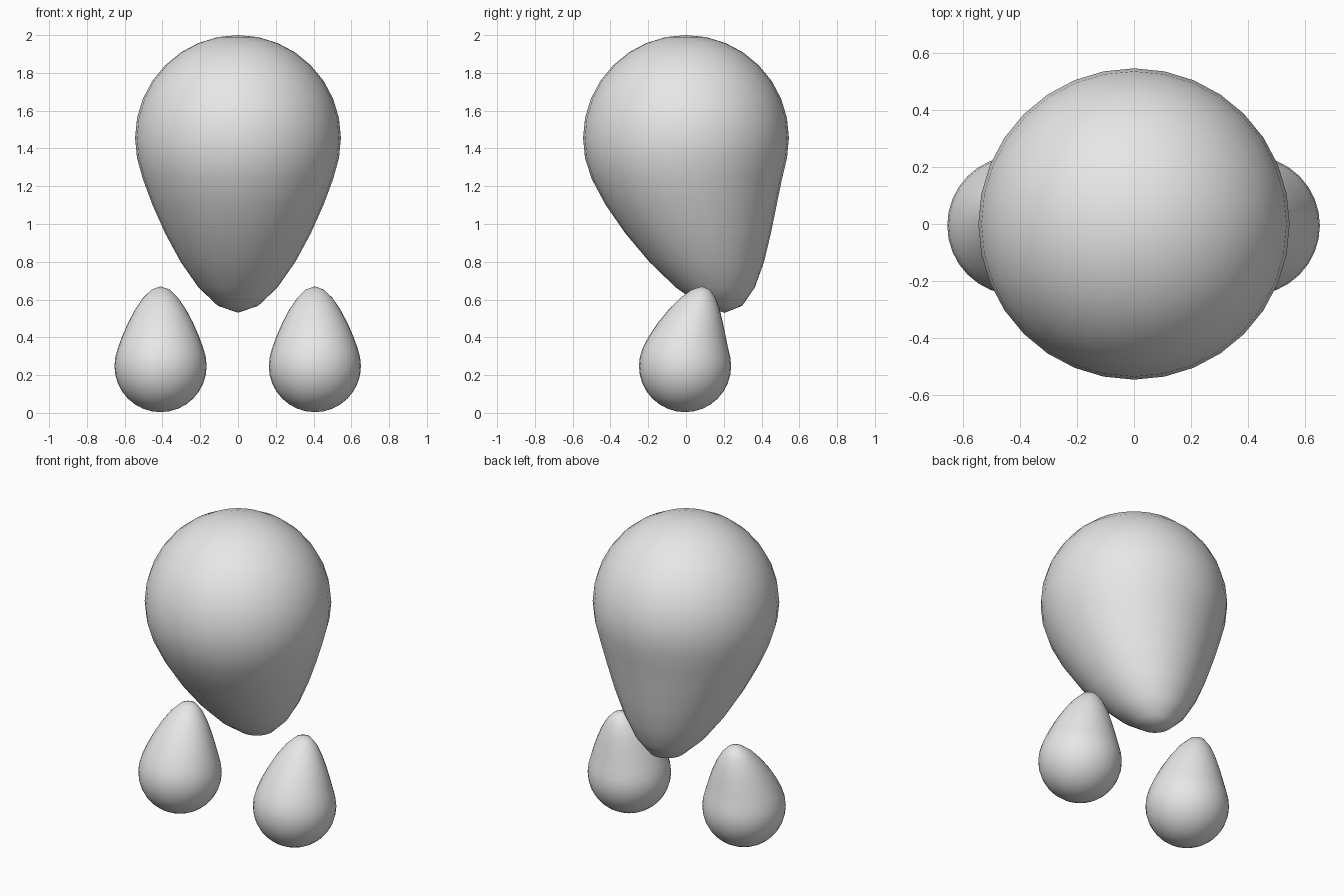
import bpy
from mathutils import Vector

cube = bpy.data.objects.get("Cube")
if cube:
    bpy.data.objects.remove(cube, do_unlink=True)

grey = bpy.data.materials.new("light_grey")
grey.use_nodes = True
grey.diffuse_color = (0.8, 0.8, 0.8, 1)
grey.node_tree.nodes["Principled BSDF"].inputs["Base Color"].default_value = (0.8, 0.8, 0.8, 1)


def pulled_sphere(name, centre, radius, pole, pull):
    """Sphere whose top (pole=1) or bottom (pole=-1) is drawn out with a smooth falloff."""
    bpy.ops.mesh.primitive_uv_sphere_add(segments=32, ring_count=16, radius=radius, location=centre)
    obj = bpy.context.object
    obj.name = name
    tip = Vector((0, 0, pole * radius))
    reach = 1.22 * radius
    for v in obj.data.vertices:
        t = max(0, 1 - (v.co - tip).length / reach)
        v.co += Vector(pull) * (3 * t**2 - 2 * t**3)
    obj.data.materials.append(grey)
    bpy.ops.object.shade_smooth()
    return obj


# Body: large drop tapering down and back
pulled_sphere("body", (0, 0, 1.455), 0.545, -1, (0, 0.205, -0.38))

# Feet: small drops tapering up and back
for side, x in (("left", 0.407), ("right", -0.41)):
    pulled_sphere(side + "_foot", (x, -0.005, 0.248), 0.244, 1, (0, 0.09, 0.178))
